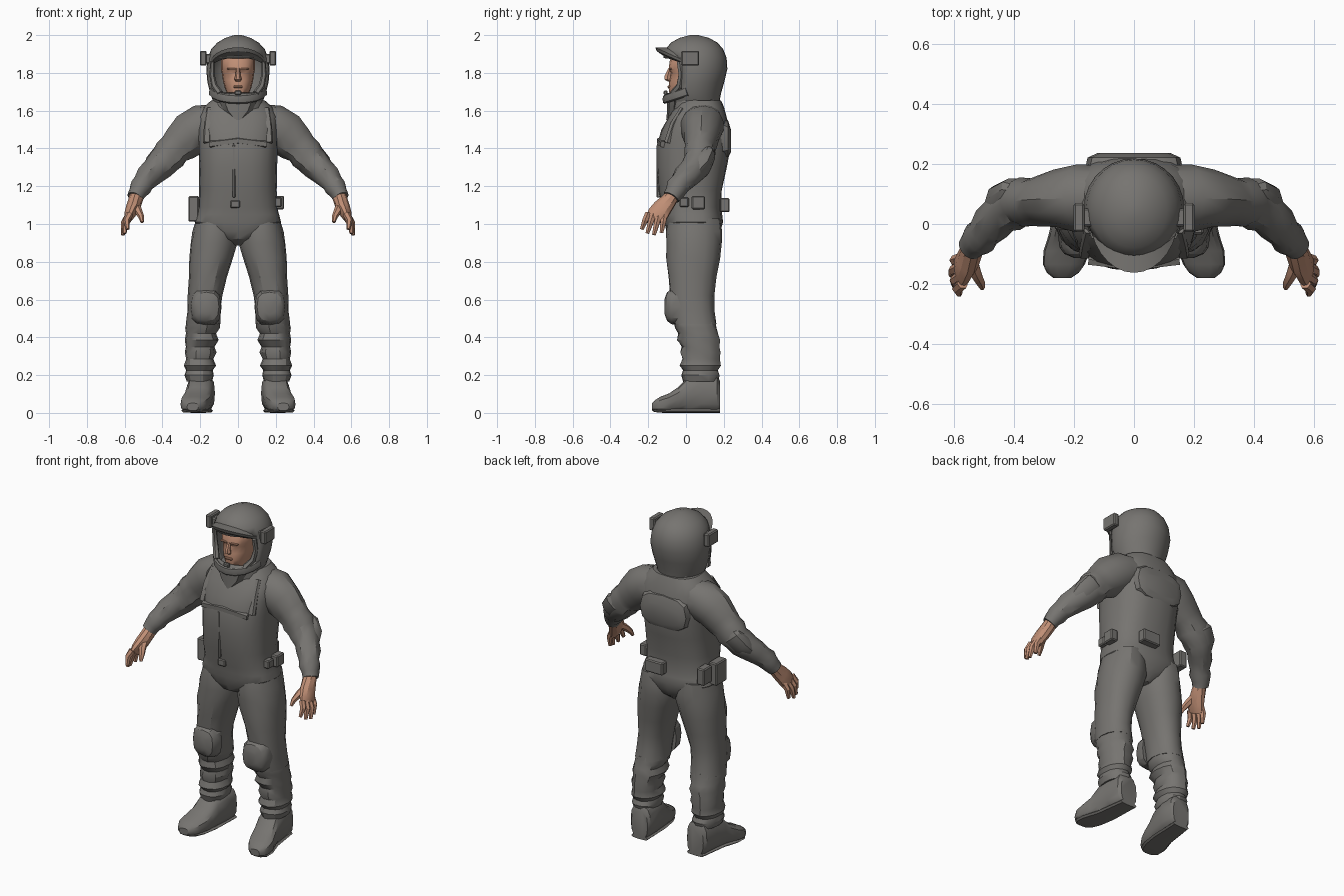
import bpy, bmesh, math, random
from mathutils import Vector

random.seed(4)
X, Y, Z = Vector((1, 0, 0)), Vector((0, 1, 0)), Vector((0, 0, 1))


def material(name, rgb):
    m = bpy.data.materials.new(name)
    m.diffuse_color = (*rgb, 1)
    return m


SUIT = material("grey suit", (0.182, 0.175, 0.164))
SKIN = material("skin", (0.53, 0.275, 0.18))


def finish(name, bm, mat, mirror=False, angle=32):
    bmesh.ops.recalc_face_normals(bm, faces=bm.faces)
    me = bpy.data.meshes.new(name)
    bm.to_mesh(me)
    bm.free()
    ob = bpy.data.objects.new(name, me)
    bpy.context.collection.objects.link(ob)
    me.materials.append(mat)
    bpy.ops.object.select_all(action='DESELECT')
    ob.select_set(True)
    bpy.context.view_layer.objects.active = ob
    bpy.ops.object.shade_smooth_by_angle(angle=math.radians(angle))
    if mirror:
        ob.modifiers.new("mirror", 'MIRROR')
    return ob


def loft(name, rings, mat, ref=Y, axis=None, n=16, power=1.0, jitter=0.0,
         mirror=False, cut=None, angle=32):
    """Skin rings (x, y, z, side radius, ref radius) along a path."""
    bm, loops = bmesh.new(), []
    cs = [Vector(r[:3]) for r in rings]
    for i, r in enumerate(rings):
        t = axis or (cs[min(i + 1, len(cs) - 1)] - cs[max(i - 1, 0)]).normalized()
        v = (ref - t * ref.dot(t)).normalized()
        u = v.cross(t)
        loop = []
        for k in range(n):
            a = 2 * math.pi * k / n
            c, s = math.cos(a), math.sin(a)
            c, s = (math.copysign(abs(q) ** power, q) for q in (c, s))
            f = 1 + random.uniform(-jitter, jitter)
            loop.append(bm.verts.new(cs[i] + u * r[3] * c * f + v * r[4] * s * f))
        loops.append(loop)
    for a, b in zip(loops, loops[1:]):
        for k in range(n):
            bm.faces.new((a[k], a[(k + 1) % n], b[(k + 1) % n], b[k]))
    bm.faces.new(loops[0])
    bm.faces.new(loops[-1])
    if cut:
        gone = [f for f in bm.faces if cut(f.calc_center_median())]
        bmesh.ops.delete(bm, geom=gone, context='FACES')
    return finish(name, bm, mat, mirror, angle)


def upright(rows):
    """(z, centre x, half width, front y, back y) to loft rings."""
    return [(x, (f + b) / 2, z, w, (b - f) / 2) for z, x, w, f, b in rows]


def box(name, centre, size, mat=SUIT, bevel=0.006, mirror=False):
    bm = bmesh.new()
    bmesh.ops.create_cube(bm, size=1)
    for v in bm.verts:
        v.co = Vector([a * b for a, b in zip(v.co, size)]) + Vector(centre)
    if bevel:
        bmesh.ops.bevel(bm, geom=bm.edges[:], offset=bevel, segments=1, affect='EDGES')
    return finish(name, bm, mat, mirror, 20)


# Torso
loft("torso", upright([
    (.885, 0, .025, -.02, .12), (.92, 0, .10, -.085, .165), (.96, 0, .19, -.105, .18),
    (1.01, 0, .23, -.115, .195),
    (1.05, 0, .22, -.12, .19), (1.09, 0, .208, -.125, .185), (1.18, 0, .205, -.145, .19),
    (1.3, 0, .205, -.155, .215), (1.41, 0, .21, -.155, .235), (1.5, 0, .215, -.13, .23),
    (1.57, 0, .215, -.09, .215), (1.62, 0, .18, -.06, .20), (1.655, 0, .14, -.04, .185)]),
    SUIT, axis=Z, n=24, power=.78, jitter=.012)

# Legs, with creases gathered near the shin
loft("trouser_leg", upright([
    (1.03, .12, .1, -.09, .18), (.96, .123, .118, -.103, .188), (.9, .127, .124, -.105, .188),
    (.82, .143, .116, -.105, .18),
    (.72, .16, .102, -.095, .162), (.62, .175, .09, -.085, .15), (.54, .182, .087, -.08, .15),
    (.47, .185, .09, -.065, .16)]),
    SUIT, axis=Z, n=16, power=.92, jitter=.025, mirror=True)
loft("trouser_shin", upright([
    (.49, .185, .086, -.065, .155), (.45, .188, .09, -.06, .165), (.42, .194, .08, -.04, .17),
    (.385, .191, .09, -.048, .182), (.35, .2, .078, -.022, .176), (.32, .2, .084, -.03, .184),
    (.285, .203, .074, -.018, .178), (.25, .2, .084, -.034, .184), (.225, .205, .072, -.015, .17),
    (.2, .205, .08, -.028, .178), (.165, .204, .068, -.015, .17)]),
    SUIT, axis=Z, n=14, power=.92, jitter=.04, mirror=True)
loft("knee_pad", [(.171, -.03, .56, .084, .1), (.169, -.078, .562, .08, .092),
                  (.167, -.1, .563, .066, .076), (.166, -.113, .563, .035, .042)],
     SUIT, ref=Z, axis=Y, n=12, power=.7, mirror=True)

# Boots
loft("boot", [(.188, .18, .088, .055, .083), (.19, .165, .1, .067, .098), (.195, .08, .105, .073, .103),
              (.203, .005, .095, .072, .093), (.212, -.04, .07, .074, .068), (.225, -.09, .053, .078, .051),
              (.235, -.135, .044, .07, .042), (.238, -.163, .037, .054, .032), (.24, -.18, .032, .03, .02)],
     SUIT, ref=Z, axis=Y, n=14, power=.72, mirror=True, jitter=.012)
loft("boot_sole", [(.188, .18, .011, .055, .011), (.203, .0, .011, .066, .011),
                   (.225, -.09, .011, .074, .011), (.236, -.14, .012, .064, .011),
                   (.239, -.172, .016, .036, .01)],
     SUIT, ref=Z, axis=Y, n=8, power=.5, mirror=True)

# Sleeves
loft("sleeve", [
    (.1, .085, 1.55, .09, .11), (.18, .085, 1.52, .115, .113), (.25, .083, 1.475, .114, .1),
    (.305, .08, 1.425, .1, .088), (.335, .076, 1.395, .09, .08), (.36, .072, 1.37, .095, .085),
    (.385, .066, 1.34, .08, .078), (.415, .056, 1.31, .078, .08), (.445, .03, 1.28, .07, .068),
    (.475, .0, 1.25, .066, .068), (.5, -.03, 1.215, .055, .057), (.515, -.045, 1.195, .058, .06),
    (.532, -.062, 1.165, .047, .05), (.545, -.078, 1.14, .044, .046)],
    SUIT, n=14, jitter=.055, mirror=True)
loft("elbow_pad", [(.37, .11, 1.395, .04, .03), (.395, .115, 1.365, .062, .04),
                   (.435, .088, 1.315, .062, .048), (.465, .05, 1.275, .04, .035)],
     SUIT, n=10, power=.8, mirror=True)

# Hands
loft("palm", [(.535, -.068, 1.155, .038, .036), (.543, -.09, 1.125, .038, .042),
              (.557, -.125, 1.085, .037, .052), (.573, -.15, 1.05, .03, .057),
              (.582, -.165, 1.025, .019, .052)], SKIN, n=10, mirror=True, angle=25)
for i, (y0, tip) in enumerate(((-.21, (.584, -.234, .972)), (-.18, (.6, -.205, .95)),
                               (-.15, (.61, -.17, .942)), (-.122, (.602, -.13, .953)))):
    a, b = Vector((.573, y0 + .01, 1.055)), Vector(tip)
    m = a.lerp(b, .5) + Vector((.012, 0, .005))
    loft("finger_%d" % i, [(*a, .02, .018), (*m, .018, .017), (*b, .01, .011)],
         SKIN, n=6, mirror=True, angle=25)
loft("thumb", [(.55, -.11, 1.105, .028, .026), (.528, -.165, 1.07, .021, .02),
               (.513, -.195, 1.04, .016, .016), (.507, -.213, 1.01, .009, .009)],
     SKIN, n=6, mirror=True, angle=25)

# Head and face
loft("head", upright([
    (1.58, 0, .07, -.02, .12), (1.66, 0, .065, -.06, .12), (1.69, 0, .058, -.088, .12),
    (1.72, 0, .07, -.092, .13), (1.76, 0, .08, -.088, .14), (1.80, 0, .086, -.08, .15),
    (1.82, 0, .09, -.092, .15), (1.87, 0, .09, -.085, .15), (1.93, 0, .06, -.04, .11)]),
    SKIN, axis=Z, n=16, power=.85)
loft("nose", [(0, -.085, 1.825, .01, .01), (0, -.097, 1.785, .014, .018),
              (0, -.097, 1.765, .02, .02), (0, -.088, 1.755, .012, .01)],
     SKIN, axis=Z, n=6, angle=20)
box("lips", (0, -.09, 1.727), (.048, .016, .013), SKIN, .004)
box("brow_ridge", (.036, -.084, 1.822), (.045, .014, .01), SKIN, .003, mirror=True)

# Helmet shell with the face opening removed
helmet = loft("helmet", upright([
    (1.6, 0, .105, -.075, .17), (1.65, 0, .132, -.095, .178), (1.69, 0, .147, -.106, .185),
    (1.75, 0, .162, -.112, .202), (1.82, 0, .168, -.115, .219), (1.88, 0, .16, -.12, .215),
    (1.925, 0, .142, -.108, .197), (1.96, 0, .11, -.08, .167), (1.985, 0, .068, -.035, .122),
    (2.0, 0, .02, .02, .065)]),
    SUIT, axis=Z, n=28,
    cut=lambda c: c.z < 1.61 or (c.y < -.02 and 1.69 < c.z < 1.88), angle=40)
shell = helmet.modifiers.new("thickness", 'SOLIDIFY')
shell.thickness, shell.offset = .018, -1

# Peaked brim flowing out of the helmet above the face
bm = bmesh.new()
rows = []
for k in range(13):
    t = math.radians(-72 + 12 * k)
    s, c = math.sin(t), math.cos(t)
    rows.append([bm.verts.new(p) for p in (
        (.14 * s, .04 - .145 * c, 1.855 + .08 * c),
        (.15 * s, .035 - .198 * c, 1.845 + .09 * c),
        (.146 * s, .035 - .19 * c, 1.832 + .083 * c),
        (.138 * s, .045 - .15 * c, 1.83 + .05 * c))])
for a, b in zip(rows, rows[1:]):
    for k in range(4):
        bm.faces.new((a[k], a[(k + 1) % 4], b[(k + 1) % 4], b[k]))
bm.faces.new(rows[0])
bm.faces.new(rows[-1])
finish("helmet_brim", bm, SUIT)

# Chin guard, cheek guards and mouthpiece
loft("chin_guard", [(.145 * math.sin(a), .03 - .143 * math.cos(a), 1.71 - .05 * math.cos(a), .011, .024)
                    for a in [math.radians(-80 + 20 * k) for k in range(9)]],
     SUIT, ref=Z, n=8, power=.85)
loft("cheek_guard", [(.135, -.035, 1.86, .012, .016), (.138, -.025, 1.79, .014, .016),
                     (.125, -.035, 1.73, .017, .018), (.095, -.07, 1.69, .018, .018)],
     SUIT, n=6, mirror=True)
box("mouthpiece", (0, -.108, 1.695), (.036, .022, .022), SUIT, .005)

# Boxes on the helmet sides
box("helmet_lamp", (.184, .022, 1.877), (.036, .095, .078), mirror=True)
box("lamp_mount", (.158, .022, 1.875), (.04, .06, .05), mirror=True)

# Standing collar, dipping at the front
loft("collar", [(0, .06, 1.57, .16, .135), (0, .05, 1.615, .15, .135), (0, .045, 1.66, .132, .132)],
     SUIT, axis=Z, n=16, jitter=.03)
loft("collar_point", [(0, -.075, 1.55, .02, .03), (0, -.065, 1.6, .075, .035), (0, -.06, 1.65, .1, .04)],
     SUIT, axis=Z, n=8)

# Vest edges, zip flap and back panel, nearly flush with the torso
loft("vest_yoke", [(x, -.136 + abs(x) * .12, 1.44 - abs(x) * .12, .018, .02)
                   for x in (-.15, -.1, 0, .1, .15)], SUIT, n=6, power=.6)
box("zip_flap", (-.022, -.143, 1.28), (.016, .024, .28), bevel=.004)
loft("shoulder_strap", [(.165, -.1, 1.43, .02, .018), (.16, -.068, 1.53, .02, .016),
                        (.148, -.02, 1.61, .02, .013)], SUIT, n=6, power=.6, mirror=True)
loft("back_panel", [(0, .18, 1.46, .165, .12), (0, .222, 1.45, .155, .1), (0, .238, 1.44, .12, .06)],
     SUIT, ref=Z, axis=Y, n=12, power=.7)

# Belt and pouches
box("belt_buckle", (-.015, -.13, 1.105), (.05, .02, .04), bevel=.005)
box("large_hip_pouch", (-.235, .03, 1.08), (.055, .1, .135))
box("left_rear_pouch", (-.215, .13, 1.09), (.05, .08, .1))
box("right_hip_pouch", (.222, .065, 1.113), (.045, .07, .07))
box("right_front_pouch", (.212, -.01, 1.115), (.04, .05, .05))
box("back_pouch", (.06, .205, 1.1), (.12, .05, .075))
